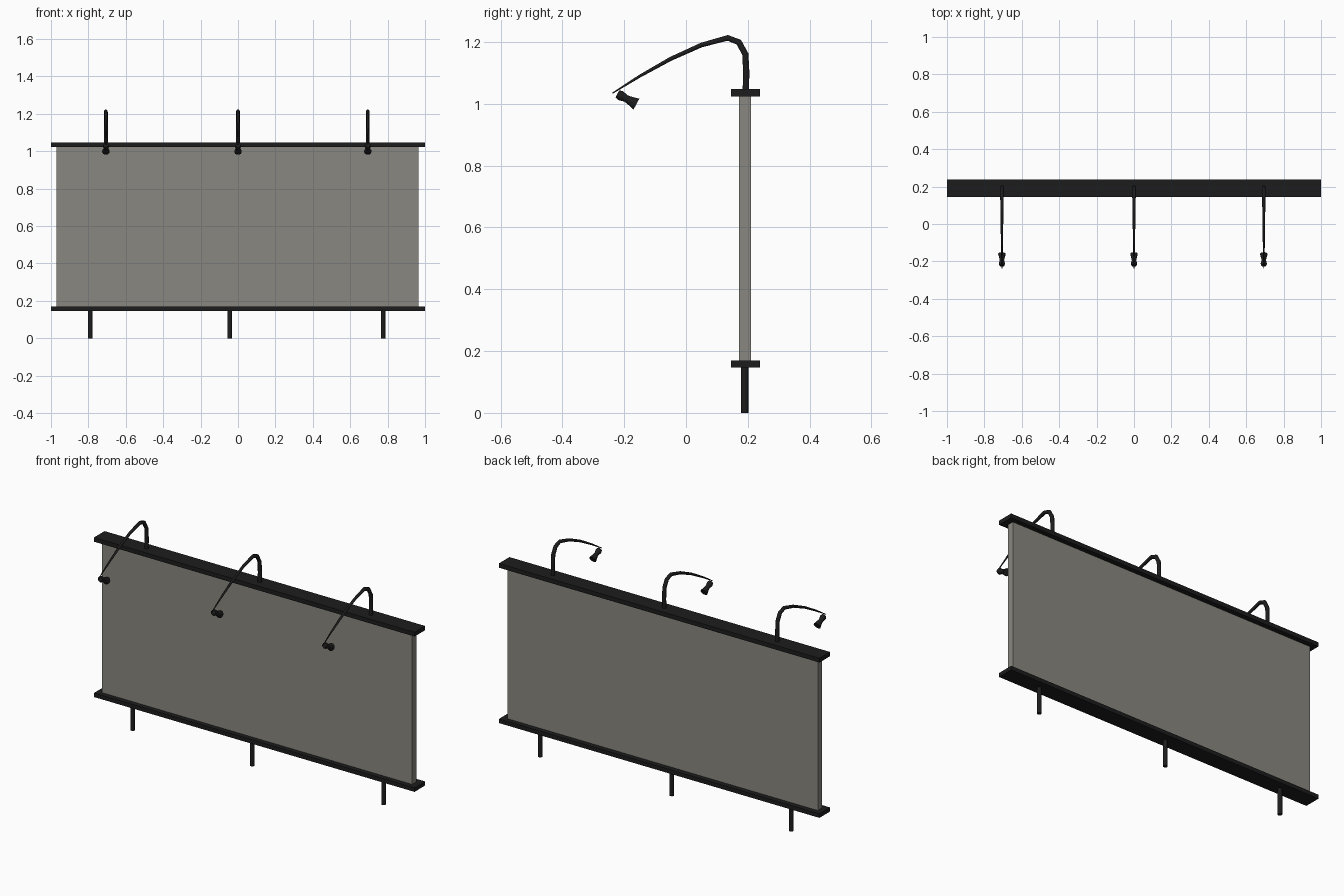
import bpy, bmesh, math
from mathutils import Vector

if "Cube" in bpy.data.objects:
    bpy.data.objects.remove(bpy.data.objects["Cube"])


def material(name, color):
    m = bpy.data.materials.new(name)
    m.diffuse_color = color
    m.use_nodes = True
    m.node_tree.nodes["Principled BSDF"].inputs["Base Color"].default_value = m.diffuse_color
    return m


BLACK = material("black_metal", (0.012, 0.012, 0.012, 1))
GREY = material("panel_grey", (0.25, 0.245, 0.215, 1))


def finish(bm, name, mat, smooth=False):
    bmesh.ops.recalc_face_normals(bm, faces=bm.faces)
    me = bpy.data.meshes.new(name)
    bm.to_mesh(me)
    bm.free()
    for p in me.polygons:
        p.use_smooth = smooth and len(p.vertices) == 4
    me.materials.append(mat)
    ob = bpy.data.objects.new(name, me)
    bpy.context.collection.objects.link(ob)
    return ob


def box(name, lo, hi, mat):
    lo, hi = Vector(lo), Vector(hi)
    bm = bmesh.new()
    bmesh.ops.create_cube(bm, size=1)
    for v in bm.verts:
        v.co = (lo + hi) / 2 + v.co * (hi - lo)
    return finish(bm, name, mat)


def tube(name, x, path, sides, mat):
    """Sweep circles along (y, z, radius) points lying in the plane at x."""
    pts = [Vector((x, y, z)) for y, z, r in path]
    bm = bmesh.new()
    rings = []
    for i, p in enumerate(pts):
        d = Vector((0, 0, 0))
        if i > 0:
            d += (p - pts[i - 1]).normalized()
        if i < len(pts) - 1:
            d += (pts[i + 1] - p).normalized()
        u = Vector((1, 0, 0))
        w = d.normalized().cross(u)
        angles = [2 * math.pi * (k + 0.5) / sides for k in range(sides)]
        rings.append([bm.verts.new(p + path[i][2] * (u * math.cos(a) + w * math.sin(a)))
                      for a in angles])
    for a, b in zip(rings, rings[1:]):
        for k in range(sides):
            n = (k + 1) % sides
            bm.faces.new((a[k], a[n], b[n], b[k]))
    bm.faces.new(rings[0])
    bm.faces.new(rings[-1])
    return finish(bm, name, mat, True)


# Board and its two rails
box("panel", (-0.97, 0.172, 0.16), (0.966, 0.211, 1.03), GREY)
box("bottom_rail", (-1, 0.145, 0.147), (1, 0.239, 0.17), BLACK)
box("top_rail", (-1, 0.145, 1.023), (1, 0.239, 1.047), BLACK)

# Support posts
for i, x in enumerate((-0.79, -0.044, 0.776)):
    tube(f"post_{i + 1}", x, [(0.19, 0, 0.012), (0.19, 0.15, 0.012)], 12, BLACK)

# Lamp arms taper towards the tip; each carries a flared spotlight
ARM = [(0.193, 1.035, 0.011), (0.195, 1.10, 0.011), (0.192, 1.16, 0.011),
       (0.171, 1.199, 0.011), (0.135, 1.213, 0.010), (0.05, 1.190, 0.008),
       (-0.05, 1.145, 0.007), (-0.15, 1.089, 0.005), (-0.238, 1.034, 0.002)]
HEAD = [(0, 0.013), (0.012, 0.017), (0.03, 0.012), (0.04, 0.013), (0.070, 0.0205)]
start, axis = Vector((-0.222, 1.032)), Vector((0.88, -0.475))
for i, x in enumerate((-0.706, 0.0, 0.694)):
    tube(f"lamp_arm_{i + 1}", x, ARM, 8, BLACK)
    tube(f"lamp_head_{i + 1}", x, [(*(start + axis * t), r) for t, r in HEAD], 12, BLACK)
